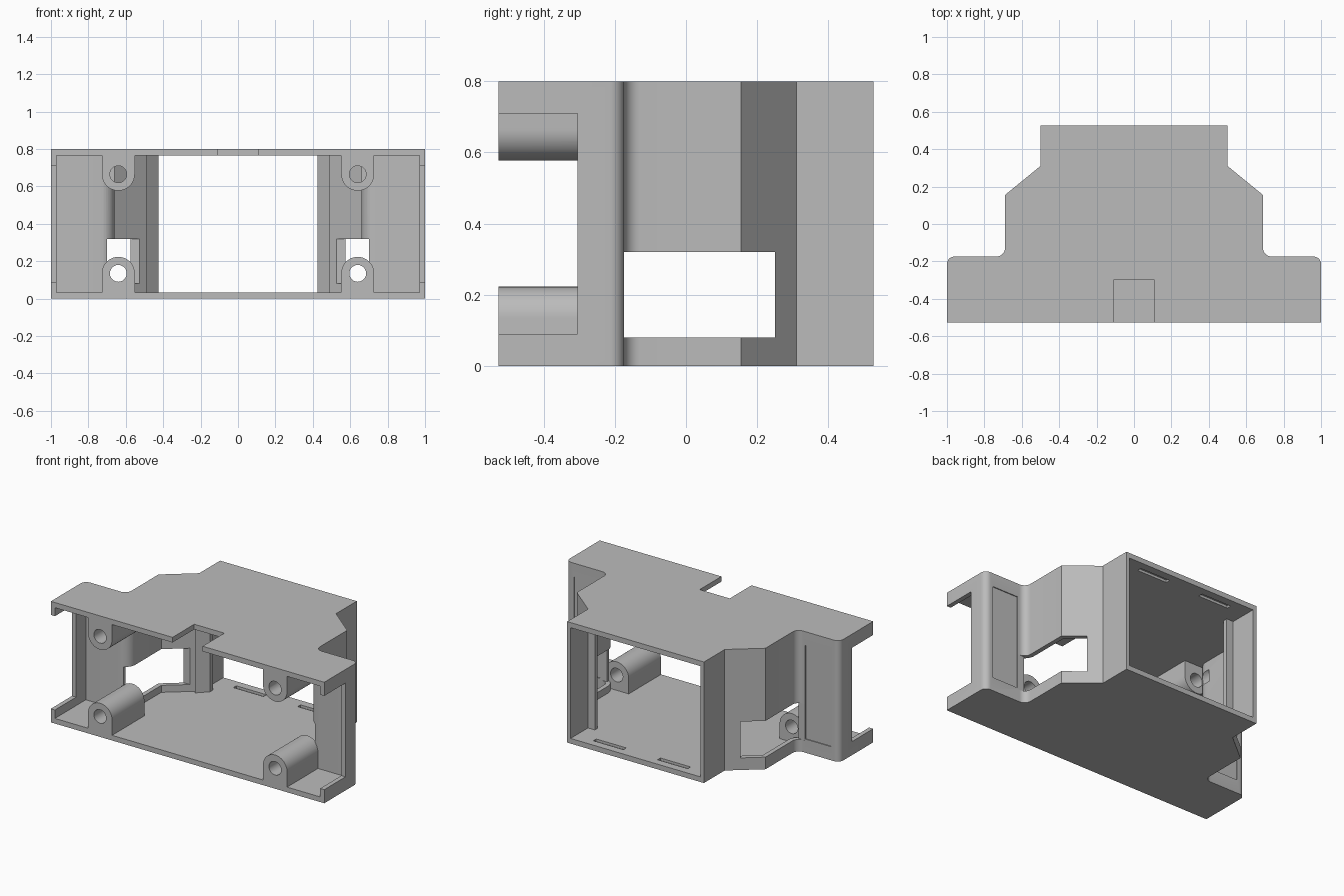
import bpy, bmesh, math

cube = bpy.data.objects.get("Cube")
if cube:
    bpy.data.objects.remove(cube, do_unlink=True)

grey = bpy.data.materials.new("plain grey plastic")
grey.use_nodes = True
COLOUR = (0.5, 0.5, 0.5, 1)
grey.diffuse_color = COLOUR
grey.node_tree.nodes["Principled BSDF"].inputs["Base Color"].default_value = COLOUR

H, FRONT, BACK = 0.8, -0.527, 0.527
FLOOR, CEILING, WALL = 0.034, 0.766, 0.03


def arc(cx, cy, r, start, end, steps=8):
    angles = [math.radians(start + (end - start) * i / steps) for i in range(steps + 1)]
    return [(cx + r * math.cos(a), cy + r * math.sin(a)) for a in angles]


def mirrored(half):
    return half + [(-x, y) for x, y in reversed(half)]


def prism(name, points, lo, hi, axis="z"):
    """Extrude a closed outline along z, or an x-z outline along y."""
    bm = bmesh.new()
    place = (lambda a, b, c: (a, b, c)) if axis == "z" else (lambda a, b, c: (a, c, b))
    rings = [[bm.verts.new(place(a, b, c)) for a, b in points] for c in (lo, hi)]
    for ring in rings:
        bm.faces.new(ring)
    n = len(points)
    for i in range(n):
        j = (i + 1) % n
        bm.faces.new((rings[0][i], rings[0][j], rings[1][j], rings[1][i]))
    bmesh.ops.recalc_face_normals(bm, faces=bm.faces)
    mesh = bpy.data.meshes.new(name)
    bm.to_mesh(mesh)
    bm.free()
    mesh.materials.append(grey)
    obj = bpy.data.objects.new(name, mesh)
    bpy.context.collection.objects.link(obj)
    return obj


def box(name, x0, x1, y0, y1, z0, z1):
    return prism(name, [(x0, y0), (x1, y0), (x1, y1), (x0, y1)], z0, z1)


def combine(target, tool, operation="DIFFERENCE"):
    mod = target.modifiers.new("combine", "BOOLEAN")
    mod.operation, mod.object, mod.solver = operation, tool, "EXACT"
    bpy.ops.object.select_all(action="DESELECT")
    bpy.context.view_layer.objects.active = target
    target.select_set(True)
    bpy.ops.object.modifier_apply(modifier=mod.name)
    bpy.data.objects.remove(tool, do_unlink=True)


# Stepped outer body
outer = [(1, FRONT)] + arc(0.96, -0.214, 0.04, 0, 90) + arc(0.735, -0.129, 0.045, 270, 180)
outer += [(0.69, 0.155), (0.5, 0.31), (0.5, BACK)]
housing = prism("housing", mirrored(outer), 0, H)

# Hollow interior, open at front and back
inner = [(1 - WALL, -0.7), (1 - WALL, -0.204)] + arc(0.735, -0.129, 0.075, 270, 180)
inner += [(0.66, 0.141), (0.475, 0.292), (0.475, 0.7)]
combine(housing, prism("cavity", mirrored(inner), FLOOR, CEILING))

# Notch in the front edge of the top plate
combine(housing, box("top_notch", -0.11, 0.11, -0.7, -0.3, 0.6, 1))

for s in (-1, 1):
    # Side opening at the front
    combine(housing, box("side_opening", s * 0.9, s * 1.1, -0.7, -0.305, 0.09, 0.71))
    # Cable window through the body wall
    window = [(0.5, -0.22), (0.70, -0.22), (0.70, -0.175), (0.8, -0.1735), (0.8, 0.25), (0.5, 0.25)]
    combine(housing, prism("window", [(s * x, y) for x, y in window], 0.08, 0.32))
    # Shallow panel on the rear of the flange
    combine(housing, box("flange_panel", s * 0.75, s * 0.94, -0.18, -0.1, 0.09, 0.71))
    # Latch recesses in floor and ceiling
    for z in (FLOOR, CEILING):
        combine(housing, box("latch_recess", s * 0.125, s * 0.345, 0.445, 0.475,
                             z - 0.016, z + 0.016))
    # Stop rib inside the rear opening
    rib = [(0.49, 0.25), (0.475, 0.265), (0.425, 0.315), (0.425, 0.345), (0.49, 0.345)]
    rib = prism("stop_rib", [(s * x, y) for x, y in rib], FLOOR - 0.01, CEILING + 0.01)
    combine(housing, rib, "UNION")

# Screw bosses standing on the floor and hanging from the ceiling
R = 0.088
for s in (-1, 1):
    for low in (True, False):
        cz, root = (0.135, 0.02) if low else (0.665, H - 0.02)
        turn = (0, 180) if low else (0, -180)
        profile = [(s * 0.64 + R, root)] + arc(s * 0.64, cz, R, *turn, 24) + [(s * 0.64 - R, root)]
        combine(housing, prism("screw_boss", profile, FRONT, -0.19, "y"), "UNION")
        hole = arc(s * 0.64, cz, 0.045, 0, 345, 23)
        combine(housing, prism("screw_hole", hole, -0.7, -0.1, "y"))

bpy.ops.object.select_all(action="DESELECT")
housing.select_set(True)
bpy.context.view_layer.objects.active = housing
bpy.ops.object.shade_smooth_by_angle(angle=math.radians(30))
